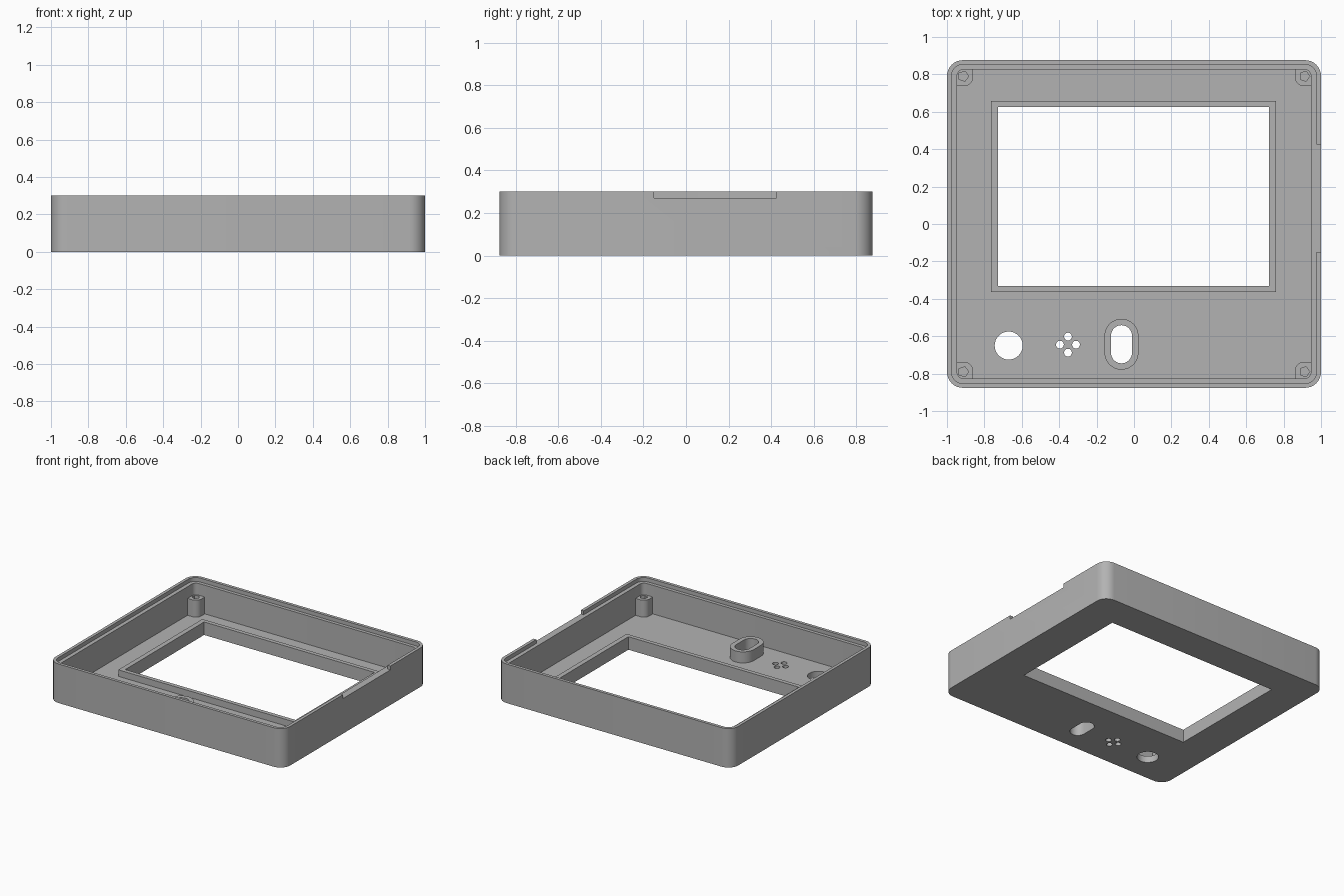
import bpy
import bmesh
from math import cos, sin, pi, radians

default = bpy.data.objects.get("Cube")
if default:
    bpy.data.objects.remove(default, do_unlink=True)

# One plain grey plastic
plastic = bpy.data.materials.new("grey_plastic")
plastic.use_nodes = True
GREY = (0.45, 0.45, 0.45, 1)
plastic.diffuse_color = GREY
plastic.node_tree.nodes["Principled BSDF"].inputs["Base Color"].default_value = GREY

HEIGHT, FLOOR, LEDGE = 0.30, 0.05, 0.27
FRAME_TOP, TUBE_TOP, POST_TOP = 0.10, 0.135, 0.18


def rounded(cx, cy, hx, hy, r=0, seg=8):
    """Rectangle outline with rounded corners, as a list of points."""
    pts = []
    for i, (sx, sy) in enumerate([(1, 1), (-1, 1), (-1, -1), (1, -1)]):
        for k in range(seg + 1 if r else 1):
            a = (i + k / seg) * pi / 2
            p = (cx + sx * (hx - r) + r * cos(a), cy + sy * (hy - r) + r * sin(a)) if r \
                else (cx + sx * hx, cy + sy * hy)
            if not pts or abs(p[0] - pts[-1][0]) + abs(p[1] - pts[-1][1]) > 1e-5:
                pts.append(p)
    if abs(pts[0][0] - pts[-1][0]) + abs(pts[0][1] - pts[-1][1]) < 1e-5:
        pts.pop()
    return pts


def ngon(cx, cy, r, n):
    return [(cx + r * cos(2 * pi * k / n), cy + r * sin(2 * pi * k / n)) for k in range(n)]


def prism(name, outline, z0, z1):
    """Extrude an outline from z0 to z1."""
    bm = bmesh.new()
    base = bm.faces.new([bm.verts.new((x, y, z0)) for x, y in outline])
    top = bmesh.ops.extrude_face_region(bm, geom=[base])["geom"]
    bmesh.ops.translate(bm, vec=(0, 0, z1 - z0),
                        verts=[v for v in top if isinstance(v, bmesh.types.BMVert)])
    bmesh.ops.recalc_face_normals(bm, faces=bm.faces)
    mesh = bpy.data.meshes.new(name)
    bm.to_mesh(mesh)
    bm.free()
    mesh.materials.append(plastic)
    obj = bpy.data.objects.new(name, mesh)
    bpy.context.collection.objects.link(obj)
    return obj


def carve(obj, *cuts):
    """Subtract prisms given as (outline, z0, z1), then smooth the round walls."""
    bpy.ops.object.select_all(action="DESELECT")
    bpy.context.view_layer.objects.active = obj
    obj.select_set(True)
    for outline, z0, z1 in cuts:
        cutter = prism("cutter", outline, z0, z1)
        cutter.hide_render = True
        mod = obj.modifiers.new("cut", "BOOLEAN")
        mod.operation, mod.solver, mod.object = "DIFFERENCE", "EXACT", cutter
        bpy.ops.object.modifier_apply(modifier=mod.name)
        bpy.data.objects.remove(cutter, do_unlink=True)
    bpy.ops.object.shade_smooth_by_angle(angle=radians(30))


# Shared openings
window = rounded(-0.002, 0.147, 0.725, 0.479)
slot = rounded(-0.067, -0.643, 0.056, 0.102, 0.056)
speaker = [ngon(-0.353 + dx, -0.645 + dy, 0.021, 16)
           for dx, dy in [(0.043, 0), (-0.043, 0), (0, 0.043), (0, -0.043)]]
through = [window, slot, ngon(-0.67, -0.65, 0.075, 32)] + speaker

# Tray with stepped rim, side notch and floor openings
shell = prism("case_shell", rounded(0, 0, 1, 0.876, 0.085), 0, HEIGHT)
carve(shell,
      (rounded(0, 0, 0.946, 0.826, 0.035), FLOOR, 0.4),
      (rounded(0, 0, 0.976, 0.852, 0.06), LEDGE, 0.4),
      (rounded(1.01, 0.137, 0.05, 0.288), LEDGE, 0.4),
      *[(o, -0.1, 0.2) for o in through])

# Raised rim around the window
frame = prism("window_frame", rounded(-0.002, 0.147, 0.762, 0.511), FLOOR, FRAME_TOP)
carve(frame, (window, 0, 0.2))

# Oval collar around the slot
collar = prism("slot_collar", rounded(-0.067, -0.643, 0.091, 0.136, 0.091), FLOOR, TUBE_TOP)
carve(collar, (slot, 0, 0.2))

# Screw posts in the four corners
for sx, side in [(1, "left"), (-1, "right")]:
    for sy, end in [(1, "back"), (-1, "front")]:
        post = prism(f"screw_post_{end}_{side}",
                     rounded(sx * 0.923, sy * 0.799, 0.062, 0.061, 0.045),
                     FLOOR - 0.01, POST_TOP)
        carve(post, (ngon(sx * 0.912, sy * 0.79, 0.028, 5), FLOOR + 0.01, 0.25))
